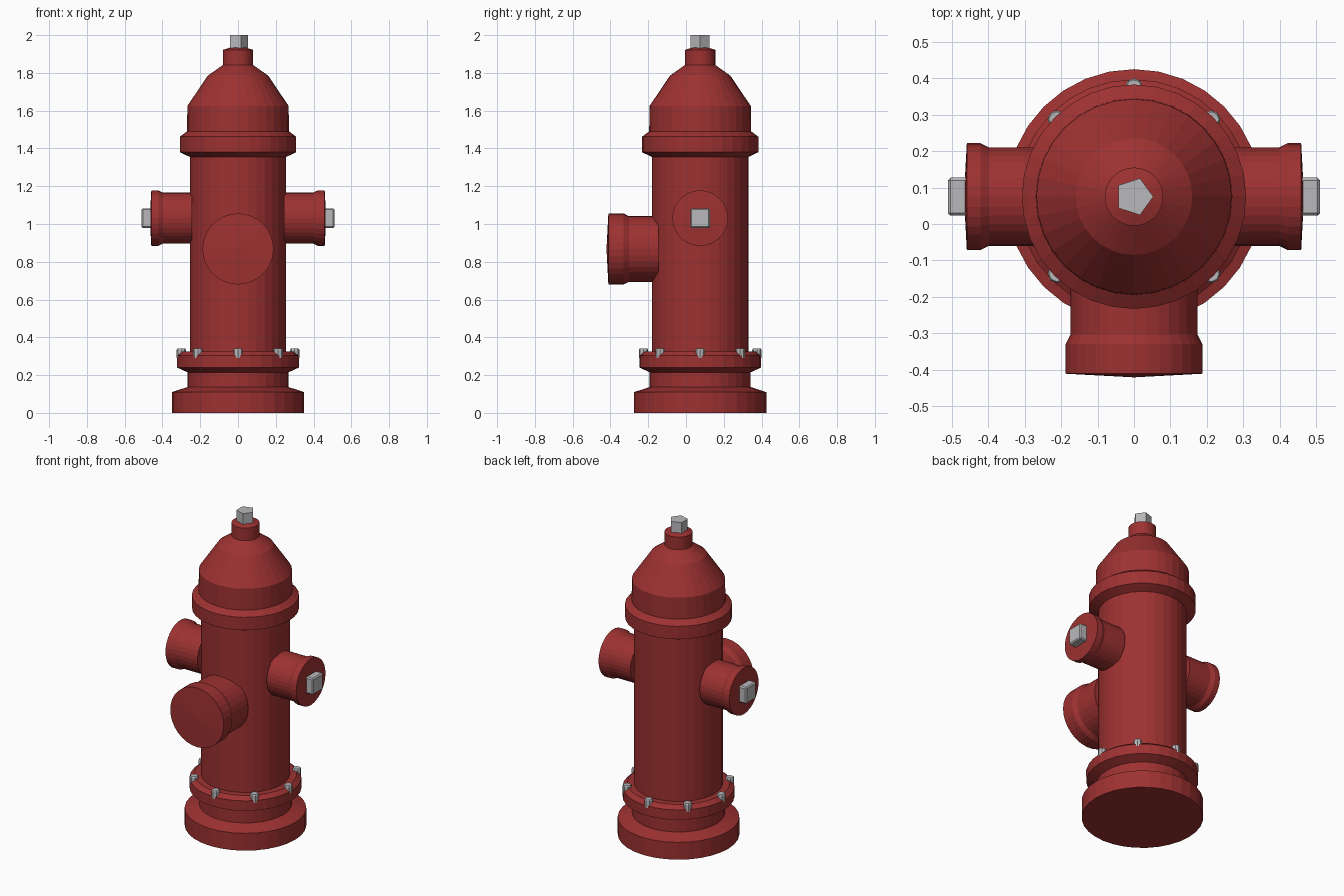
import bpy, bmesh, math
from mathutils import Matrix, Vector

if "Cube" in bpy.data.objects:
    bpy.data.objects.remove(bpy.data.objects["Cube"])

CY = 0.075  # the barrel axis sits slightly behind the origin


def material(name, color):
    m = bpy.data.materials.new(name)
    m.diffuse_color = (*color, 1)
    m.use_nodes = True
    m.node_tree.nodes["Principled BSDF"].inputs["Base Color"].default_value = m.diffuse_color
    return m


RED = material("hydrant red", (0.34, 0.031, 0.031))
STEEL = material("bolt grey", (0.48, 0.48, 0.50))


def finish(name, bm, matrix, mat):
    bmesh.ops.recalc_face_normals(bm, faces=bm.faces)
    bm.transform(matrix)
    mesh = bpy.data.meshes.new(name)
    bm.to_mesh(mesh)
    bm.free()
    mesh.materials.append(mat)
    obj = bpy.data.objects.new(name, mesh)
    bpy.context.collection.objects.link(obj)
    return obj


def lathe(name, profile, sides, matrix, mat):
    """Spin (radius, height) points round local z; radius 0 closes to a point."""
    bm = bmesh.new()
    rings = []
    for r, h in profile:
        if r == 0:
            rings.append([bm.verts.new((0, 0, h))] * sides)
        else:
            rings.append([bm.verts.new((r * math.cos(a), r * math.sin(a), h))
                          for a in (math.tau * i / sides for i in range(sides))])
    for low, high in zip(rings, rings[1:]):
        for i in range(sides):
            j = (i + 1) % sides
            corners = [low[i], low[j], high[j], high[i]]
            bm.faces.new(list(dict.fromkeys(corners)))
    for ring, (r, h) in ((rings[0], profile[0]), (rings[-1], profile[-1])):
        if r > 0:
            bm.faces.new(ring)
    return finish(name, bm, matrix, mat)


axis = Matrix.Translation((0, CY, 0))

# Base, flange, barrel, collar, bonnet and top cap
lathe("hydrant_body", [
    (0.35, 0), (0.35, 0.11), (0.267, 0.137), (0.267, 0.215),
    (0.322, 0.24), (0.322, 0.303), (0.295, 0.325), (0.255, 0.325),
    (0.255, 1.355), (0.308, 1.38), (0.308, 1.462), (0.27, 1.49),
    (0.268, 1.625), (0.16, 1.785), (0.08, 1.842), (0.08, 1.922),
    (0, 1.947)], 32, axis, RED)

# Five-sided operating nut
lathe("top_nut", [(0.053, 1.93), (0.053, 2.0)], 5, axis, STEEL)

# Ring of flange bolts
for i in range(8):
    a = math.tau * i / 8
    place = axis @ Matrix.Rotation(a, 4, 'Z') @ Matrix.Translation((0.30, 0, 0))
    lathe(f"flange_bolt_{i + 1}", [(0.025, 0.29), (0.025, 0.334), (0.021, 0.34)],
          8, place, STEEL)

# Large front outlet
front = Matrix.Translation((0, 0, 0.868)) @ Matrix.Rotation(math.pi / 2, 4, 'X')
lathe("front_outlet", [(0.174, 0.145), (0.174, 0.303), (0.188, 0.33),
                       (0.188, 0.411), (0, 0.421)], 32, front, RED)

# Side outlets with square nuts
for side, label in ((1, "right"), (-1, "left")):
    place = (Matrix.Translation((0, CY, 1.031))
             @ Matrix.Rotation(side * math.pi / 2, 4, 'Y'))
    lathe(f"{label}_outlet", [(0.135, 0.243), (0.135, 0.398), (0.147, 0.422),
                              (0.147, 0.459), (0, 0.467)], 32, place, RED)
    bm = bmesh.new()
    bmesh.ops.create_cube(bm, size=1)
    bmesh.ops.scale(bm, vec=Vector((0.104, 0.104, 0.06)), verts=bm.verts)
    bmesh.ops.bevel(bm, geom=bm.edges[:], offset=0.007, segments=1,
                    affect='EDGES')
    finish(f"{label}_outlet_nut", bm, place @ Matrix.Translation((0, 0, 0.481)), STEEL)
